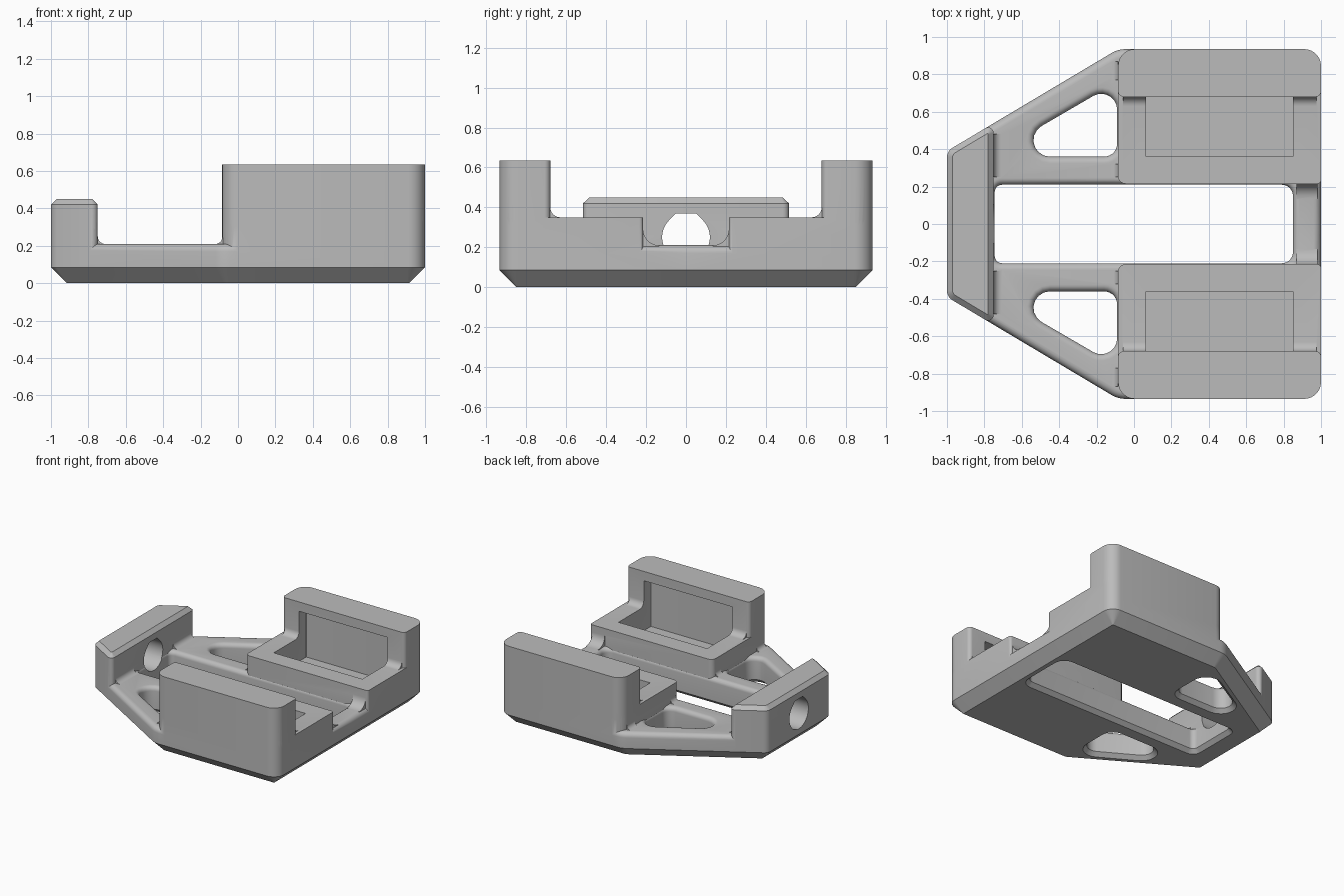
import bpy, bmesh
from math import sin, cos, tan, pi, atan2

cube = bpy.data.objects.get("Cube")
if cube:
    bpy.data.objects.remove(cube)

grey = bpy.data.materials.new("plain_grey")
grey.use_nodes = True
GREY = (0.5, 0.5, 0.5, 1)
grey.diffuse_color = GREY
grey.node_tree.nodes["Principled BSDF"].inputs["Base Color"].default_value = GREY


def make_object(name, rings):
    """Closed solid through a stack of matching rings."""
    bm = bmesh.new()
    loops = [[bm.verts.new(p) for p in ring] for ring in rings]
    n = len(loops[0])
    for a, b in zip(loops, loops[1:]):
        for i in range(n):
            j = (i + 1) % n
            bm.faces.new((a[i], a[j], b[j], b[i]))
    bm.faces.new(loops[0])
    bm.faces.new(loops[-1])
    bmesh.ops.recalc_face_normals(bm, faces=bm.faces)
    mesh = bpy.data.meshes.new(name)
    bm.to_mesh(mesh)
    bm.free()
    mesh.materials.append(grey)
    obj = bpy.data.objects.new(name, mesh)
    bpy.context.scene.collection.objects.link(obj)
    return obj


def rounded(corners, inset, segs=7):
    """Outline of a convex counter-clockwise polygon, inset, with round corners."""
    pts = [complex(x, y) for x, y, r in corners]
    out = []
    for i, p in enumerate(pts):
        e1 = p - pts[i - 1]
        e2 = pts[(i + 1) % len(pts)] - p
        e1, e2 = e1 / abs(e1), e2 / abs(e2)
        q = e2 / e1
        turn = atan2(q.imag, q.real)
        r = max(corners[i][2] - inset, 0.004)
        centre = p + (r + inset) * 1j * (e1 + e2) / (1 + cos(turn))
        for k in range(segs + 1):
            a = turn * k / segs
            out.append(centre - 1j * e1 * r * complex(cos(a), sin(a)))
    return out


def prism(name, corners, levels):
    """Rounded polygon lofted through (inset, height) levels."""
    return make_object(name, [[(c.real, c.imag, z) for c in rounded(corners, d)]
                              for d, z in levels])


def extrude(name, profile, axis, start, end, origin):
    """Profile (u, v) swept along x or y; origin is its place in the other axes."""
    def place(u, v, w):
        u, v = u + origin[0], v + origin[1]
        return (w, u, v) if axis == "x" else (u, w, v)
    return make_object(name, [[place(u, v, w) for u, v in profile] for w in (start, end)])


def fillet(name, r, facing, axis, start, end, origin, e=0.04, segs=7):
    """Concave strip that softens an inside corner."""
    arc = [(r - r * sin(t), r - r * cos(t)) for t in
           (pi / 2 * k / segs for k in range(segs + 1))]
    profile = [(-e, -e), (r, -e)] + arc + [(-e, r)]
    return extrude(name, [(facing * u, v) for u, v in profile], axis, start, end, origin)


def round_edge(z, r, sign=1, segs=6):
    """Quarter-round levels ending at height z."""
    return [(sign * r * (1 - cos(t)), z - r + r * sin(t)) for t in
            (pi / 2 * k / segs for k in range(segs + 1))]


def combine(target, other, operation):
    mod = target.modifiers.new(operation.lower(), "BOOLEAN")
    mod.operation, mod.solver, mod.object = operation, "EXACT", other
    bpy.context.view_layer.objects.active = target
    bpy.ops.object.modifier_apply(modifier=mod.name)
    bpy.data.objects.remove(other)


def box(x0, x1, y0, y1, *radii):
    return list(zip((x0, x1, x1, x0), (y0, y0, y1, y1), radii))


TOP = 0.21      # arm height
SHELF = 0.35    # shelf height
LEFT = -0.085   # narrow-end face of the side blocks
SIDE = 0.935    # half width

# Base plate with bevelled underside and soft upper edge
body = prism("bracket_body",
             [(-1, -0.39, 0.06), (LEFT, -SIDE, 0.15), (1, -SIDE, 0.09),
              (1, SIDE, 0.09), (LEFT, SIDE, 0.15), (-1, 0.39, 0.06)],
             [(0.085, 0), (0, 0.085)] + round_edge(TOP, 0.04))

# Central slot and triangular opening, both with softened rims
rim = [(-0.04, -0.01), (0, 0.03)] + round_edge(TOP, 0.035, -1) + [(-0.035, 0.3)]
slot = box(-0.745, 0.85, -0.21, 0.21, 0.04, 0.06, 0.06, 0.04)
triangle = [(-0.776, 0.36, 0.088), (-0.09, 0.36, 0.07), (-0.09, 0.759, 0.085)]
combine(body, prism("slot_cutter", slot, rim), "DIFFERENCE")
combine(body, prism("triangle_cutter", triangle, rim), "DIFFERENCE")

# Raised parts: shelf, tall side wall, end block
shelf = box(LEFT, 1, 0.215, SIDE, 0.04, 0.02, 0.09, 0.09)
wall = box(LEFT, 1, 0.68, SIDE, 0.03, 0.03, 0.09, 0.09)
end_block = [(-1, -0.39, 0.06), (-0.75, -0.539, 0.03),
             (-0.75, 0.539, 0.03), (-1, 0.39, 0.06)]
parts = [
    prism("shelf", shelf, [(0, 0.1), (0, SHELF)]),
    prism("side_wall", wall, [(0, 0.3), (0, 0.635)]),
    prism("end_block", end_block, [(0, 0.1), (0, 0.42), (0.03, 0.45)]),
    # Blends where raised parts meet flat ones
    fillet("wall_blend", 0.05, -1, "x", -0.06, 0.975, (0.68, SHELF)),
    fillet("crossbar_blend", 0.08, -1, "x", 0.87, 0.98, (0.215, TOP)),
    fillet("end_blend", 0.04, 1, "y", 0.25, 0.48, (-0.75, TOP)),
    fillet("inner_arm_blend", 0.035, -1, "y", 0.25, 0.32, (LEFT, TOP)),
    fillet("outer_arm_blend", 0.035, -1, "y", 0.77, 0.87, (LEFT, TOP)),
]
for part in parts:
    combine(body, part, "UNION")

# Pocket running through the shelf and into the wall
pocket = box(0.065, 0.85, 0.36, 0.77, 0, 0, 0, 0)
combine(body, prism("pocket_cutter", pocket, [(0, 0.16), (0, 0.56)]), "DIFFERENCE")

# Lengthwise hole with a flattened, sloped top
R = 0.12
arc = [pi * (0.75 + 1.5 * k / 30) for k in range(31)]
flat = R * tan(pi / 8)
hole = [(R * cos(a), R * sin(a)) for a in arc] + [(flat, R), (-flat, R)]
combine(body, extrude("hole_cutter", hole, "x", -1.1, -0.7, (0, 0.25)), "DIFFERENCE")

# Keep one half and mirror it
bm = bmesh.new()
bm.from_mesh(body.data)
bmesh.ops.bisect_plane(bm, geom=bm.verts[:] + bm.edges[:] + bm.faces[:],
                       plane_co=(0, 0, 0), plane_no=(0, 1, 0), clear_inner=True)
bm.to_mesh(body.data)
bm.free()
mirror = body.modifiers.new("mirror", "MIRROR")
mirror.use_axis = (False, True, False)

for obj in bpy.context.selected_objects:
    obj.select_set(False)
body.select_set(True)
bpy.context.view_layer.objects.active = body
bpy.ops.object.modifier_apply(modifier=mirror.name)
bpy.ops.object.shade_smooth_by_angle(angle=pi / 6)
